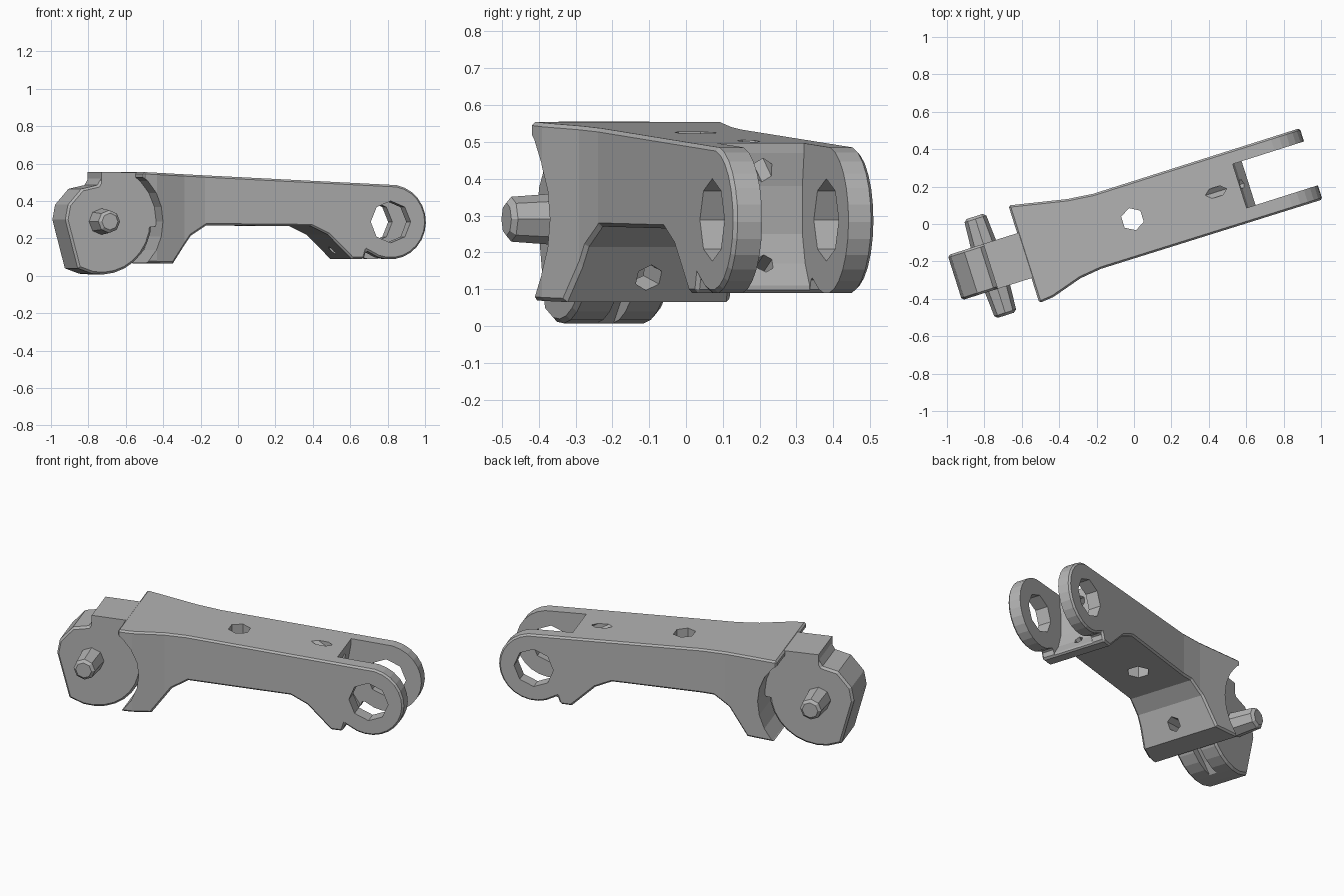
import bpy, bmesh, math
from mathutils import Vector

if "Cube" in bpy.data.objects:
    bpy.data.objects.remove(bpy.data.objects["Cube"], do_unlink=True)

grey = bpy.data.materials.new("plain grey")
grey.use_nodes = True
colour = (0.45, 0.45, 0.45, 1)
grey.diffuse_color = colour
grey.node_tree.nodes["Principled BSDF"].inputs["Base Color"].default_value = colour

YAW = math.radians(17.6)      # the arm lies diagonally on the ground plane
PIN = (-0.8, 0.29)            # pivot centres as (length, height)
EYE = (0.8, 0.288)
FRONT, BACK = -0.11, 0.142    # faces of the barrel and neck


def finish(bm, name):
    bmesh.ops.recalc_face_normals(bm, faces=bm.faces)
    mesh = bpy.data.meshes.new(name)
    bm.to_mesh(mesh)
    bm.free()
    mesh.materials.append(grey)
    obj = bpy.data.objects.new(name, mesh)
    bpy.context.collection.objects.link(obj)
    return obj


def prism(name, points, lo, hi, upright=False):
    """Extrude a side profile across the arm, or a plan profile upward."""
    bm = bmesh.new()
    place = (lambda a, b, d: (a, b, d)) if upright else (lambda a, b, d: (a, d, b))
    face = bm.faces.new([bm.verts.new(place(a, b, lo)) for a, b in points])
    moved = bmesh.ops.extrude_face_region(bm, geom=[face])["geom"]
    bmesh.ops.translate(bm, vec=place(0, 0, hi - lo),
                        verts=[g for g in moved if isinstance(g, bmesh.types.BMVert)])
    return finish(bm, name)


def rod(name, start, end, r1, r2=None, sides=6):
    start, end = Vector(start), Vector(end)
    axis = end - start
    bm = bmesh.new()
    bmesh.ops.create_cone(bm, cap_ends=True, segments=sides, radius1=r1,
                          radius2=r2 or r1, depth=axis.length)
    bm.transform(axis.to_track_quat("Z", "Y").to_matrix().to_4x4())
    bmesh.ops.translate(bm, vec=(start + end) / 2, verts=bm.verts)
    return finish(bm, name)


def arc(centre, radius, first, last, steps):
    angles = [math.radians(first + (last - first) * i / steps) for i in range(steps + 1)]
    return [(centre[0] + radius * math.cos(t), centre[1] + radius * math.sin(t)) for t in angles]


def apply_modifiers(obj):
    bpy.context.view_layer.update()
    deps = bpy.context.evaluated_depsgraph_get()
    mesh = bpy.data.meshes.new_from_object(obj.evaluated_get(deps))
    obj.modifiers.clear()
    obj.data = mesh


def boolean(obj, tool, operation="DIFFERENCE"):
    mod = obj.modifiers.new("cut", "BOOLEAN")
    mod.operation, mod.object, mod.solver = operation, tool, "EXACT"
    apply_modifiers(obj)
    bpy.data.objects.remove(tool, do_unlink=True)


def bevel(obj, width, angle):
    mod = obj.modifiers.new("soft edge", "BEVEL")
    mod.width, mod.segments = width, 1
    mod.limit_method, mod.angle_limit = "ANGLE", math.radians(angle)
    apply_modifiers(obj)


# Arm body: side profile with two feet, trimmed by the flared plan
side = [(-0.61, 0.555)] + arc(EYE, 0.2, 80, -110, 14) + [
    (0.665, 0.135), (0.65, 0.09), (0.585, 0.09), (0.45, 0.22), (0.355, 0.265),
    (-0.23, 0.27), (-0.32, 0.215), (-0.43, 0.065), (-0.61, 0.07)]
plan = [(-0.612, 0.298), (-0.30, 0.235), (-0.16, 0.22), (1.05, 0.22), (1.05, -0.18),
        (-0.24, -0.175), (-0.36, -0.19), (-0.53, -0.242), (-0.612, -0.25)]
body = prism("arm_body", side, -0.5, 0.5)
boolean(body, prism("plan_trim", plan, -0.2, 0.8, upright=True), "INTERSECT")
bevel(body, 0.01, 65)

# Round socket behind the barrel
boolean(body, prism("socket_cut", arc(PIN, 0.306, 0, 345, 23), -0.6, 0.6))

# Fork slot with a sloping lower lip
slot = [(0.6, 0.7), (0.6, 0.47), (0.585, 0.38), (0.585, 0.25), (0.61, 0.17),
        (0.65, 0.11), (0.65, 0.0), (1.2, 0.0), (1.2, 0.7)]
boolean(body, prism("slot_cut", slot, -0.1, 0.146))

# Octagonal eyes, vertical hole and slanted fixing holes
boolean(body, prism("eye_cut", arc(EYE, 0.112, 0, 315, 7), -0.6, 0.6))
holes = [((0, 0.027, 0), (0, 0.027, 0.8), 0.062),
         ((0.38, 0.03, 0.56), (0.66, 0.03, 0.38), 0.03),
         ((0.46, 0.03, 0.10), (0.68, 0.03, 0.20), 0.026),
         ((-0.25, 0.015, 0.11), (-0.62, 0.015, 0.17), 0.038)]
for start, end, radius in holes:
    boolean(body, rod("hole_cut", start, end, radius))

# Pivot barrel with a groove between its two lower lobes
outline = arc(PIN, 0.283, 100, -100, 16)
outline += [(-0.93, 0.04), (-1.0, 0.30), (-0.985, 0.38), (-0.91, 0.465), (-0.82, 0.485)]
outline = [(u, min(z, 0.54)) for u, z in outline if u > -0.83 or z < 0.5]
barrel = prism("pivot_barrel", outline, FRONT, BACK)
bevel(barrel, 0.012, 60)
groove = [(-0.84, -0.05), (-0.45, -0.05), (-0.45, 0.25), (-0.55, 0.25), (-0.61, 0.14), (-0.72, 0.06)]
boolean(barrel, prism("groove_cut", groove, -0.005, 0.04))

# Neck joining barrel and body
neck_side = [(-0.8, 0.555), (-0.55, 0.552), (-0.45, 0.53), (-0.45, 0.27), (-0.62, 0.25), (-0.8, 0.4)]
neck = prism("neck", neck_side, FRONT, BACK)

# Tapered pivot pins on both sides
parts = [body, barrel, neck]
for name, root, tip in (("front_pin", FRONT, -0.258), ("back_pin", BACK, 0.296)):
    inward = 0.05 if root < 0 else -0.05
    pin = rod(name, (PIN[0], root + inward, PIN[1]), (PIN[0], tip, PIN[1]), 0.074, 0.06, 8)
    bevel(pin, 0.014, 60)
    parts.append(pin)

for part in parts:
    part.rotation_euler.z = YAW
